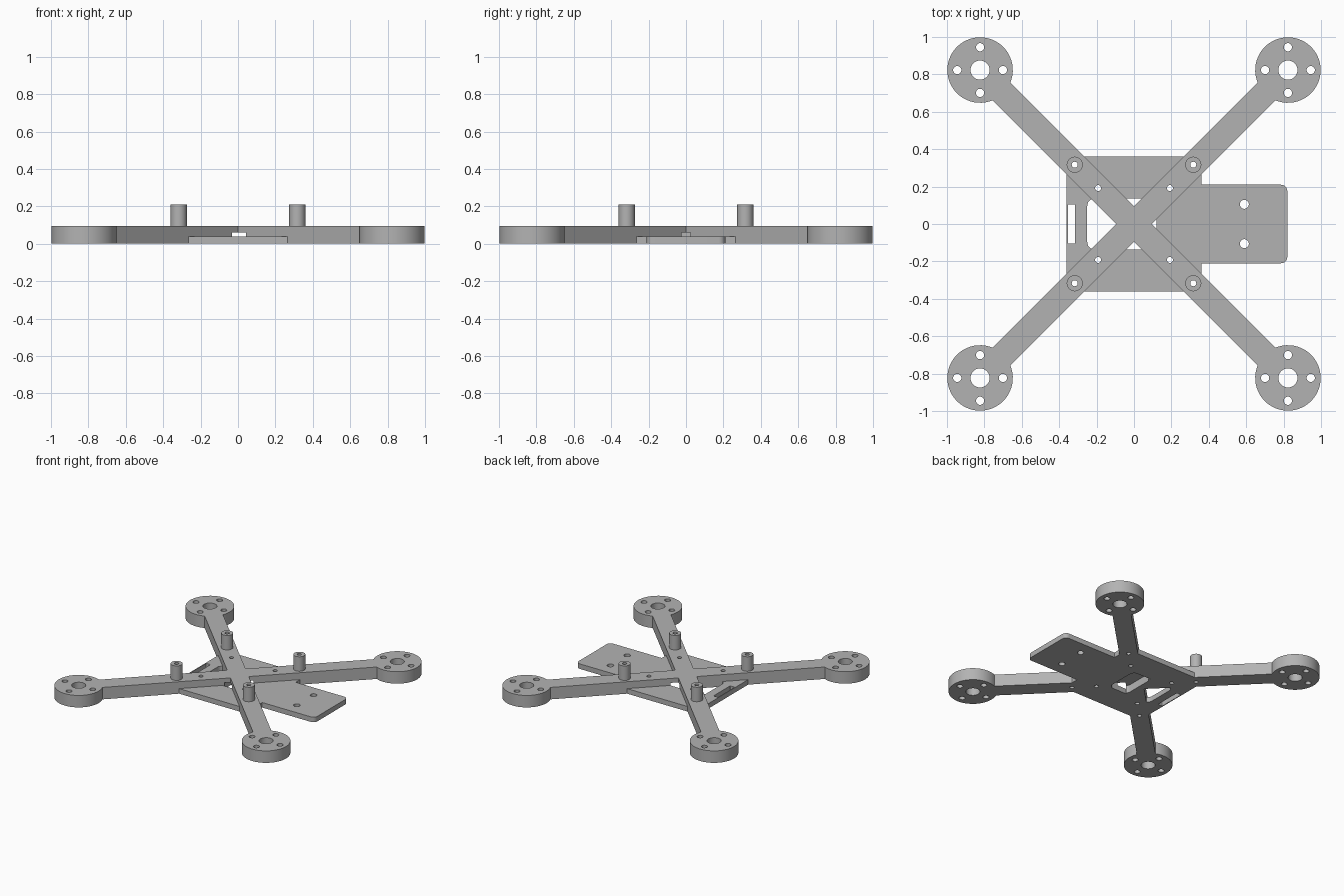
import bpy, bmesh, math
from math import pi, cos, sin

cube = bpy.data.objects.get("Cube")
if cube:
    bpy.data.objects.remove(cube, do_unlink=True)

grey = bpy.data.materials.new("light_grey_plastic")
grey.use_nodes = True
colour = (0.45, 0.45, 0.45, 1)
grey.diffuse_color = colour
grey.node_tree.nodes["Principled BSDF"].inputs["Base Color"].default_value = colour

ARM_TOP, PLATE_TOP, POST_TOP = 0.095, 0.04, 0.21
MOTOR, POST = 0.823, 0.317          # diagonal offsets of motor mounts and posts
QUADRANTS = [(sx, sy) for sx in (-1, 1) for sy in (-1, 1)]


def arc(cx, cy, r, a0, a1, n):
    return [(cx + r * cos(a0 + (a1 - a0) * i / n), cy + r * sin(a0 + (a1 - a0) * i / n))
            for i in range(n + 1)]


def circle(cx, cy, r, n=24):
    return arc(cx, cy, r, 0, 2 * pi, n)[:-1]


def rounded_rect(x0, x1, y0, y1, r):
    centres = [(x1 - r, y1 - r), (x0 + r, y1 - r), (x0 + r, y0 + r), (x1 - r, y0 + r)]
    return [p for k, c in enumerate(centres)
            for p in arc(*c, r, k * pi / 2, (k + 1) * pi / 2, 6)]


def prisms(name, outlines, z0, z1):
    """One object made of upright prisms, one per outline."""
    bm = bmesh.new()
    for pts in outlines:
        base = bm.faces.new([bm.verts.new((x, y, z0)) for x, y in pts])
        top = bmesh.ops.extrude_face_region(bm, geom=[base])["geom"]
        bmesh.ops.translate(bm, vec=(0, 0, z1 - z0),
                            verts=[g for g in top if isinstance(g, bmesh.types.BMVert)])
    bmesh.ops.recalc_face_normals(bm, faces=bm.faces)
    mesh = bpy.data.meshes.new(name)
    bm.to_mesh(mesh)
    bm.free()
    mesh.materials.append(grey)
    obj = bpy.data.objects.new(name, mesh)
    bpy.context.collection.objects.link(obj)
    return obj


def finish(obj, cutters):
    """Cut the holes, bake the result and shade it."""
    for c in cutters:
        mod = obj.modifiers.new("cut", "BOOLEAN")
        mod.operation, mod.solver, mod.object = "DIFFERENCE", "EXACT", c
    dg = bpy.context.evaluated_depsgraph_get()
    dg.update()
    mesh = bpy.data.meshes.new_from_object(obj.evaluated_get(dg))
    obj.modifiers.clear()
    obj.data = mesh
    bpy.ops.object.select_all(action="DESELECT")
    obj.select_set(True)
    bpy.context.view_layer.objects.active = obj
    bpy.ops.object.shade_smooth_by_angle(angle=math.radians(30))


# Crossed arms with round motor mounts, as a single outline
w, r, reach = 0.067, 0.175, MOTOR * math.sqrt(2)
spread = math.asin(w / r)
arm = arc(reach, 0, r, spread - pi, pi - spread, 48) + [(w, w)]
outline = []
for k in range(4):
    a = pi / 4 + k * pi / 2
    outline += [(x * cos(a) - y * sin(a), x * sin(a) + y * cos(a)) for x, y in arm]
frame = prisms("crossed_arms", [outline], 0, ARM_TOP)

# Base plate with a rounded tongue on the left side
P, T, END, R = 0.36, 0.21, 0.82, 0.035
plate_outline = ([(P, P), (-P, P), (-P, -P), (P, -P), (P, -T)]
                 + arc(END - R, R - T, R, -pi / 2, 0, 6)
                 + arc(END - R, T - R, R, 0, pi / 2, 6) + [(P, T)])
plate = prisms("base_plate", [plate_outline], 0, PLATE_TOP)

# Hollow posts
posts = prisms("posts", [circle(sx * POST, sy * POST, 0.043, 32) for sx, sy in QUADRANTS],
               ARM_TOP, POST_TOP)

# Helpers that cut the holes
drills = [circle(sx * d, sy * d, 0.016) for sx, sy in QUADRANTS for d in (0.192, POST)]
for sx, sy in QUADRANTS:
    cx, cy = sx * MOTOR, sy * MOTOR
    drills.append(circle(cx, cy, 0.051, 32))
    drills += [circle(cx + 0.122 * cos(k * pi / 2), cy + 0.122 * sin(k * pi / 2), 0.022)
               for k in range(4)]
drills += [circle(0.59, y, 0.024) for y in (-0.105, 0.105)]
drill = prisms("drill_cutter", drills, -0.1, 0.3)
window = prisms("window_cutter", [rounded_rect(-0.25, 0.12, -0.137, 0.137, 0.04),
                                  rounded_rect(-0.353, -0.315, -0.105, 0.105, 0.002)], -0.1, 0.3)
pocket = prisms("pocket_cutter", [rounded_rect(-0.045, 0.12, -0.137, 0.137, 0.04)], -0.1, 0.06)

finish(frame, [drill, pocket])
finish(plate, [drill, window])
finish(posts, [drill])
for helper in (drill, window, pocket):
    bpy.data.objects.remove(helper, do_unlink=True)
